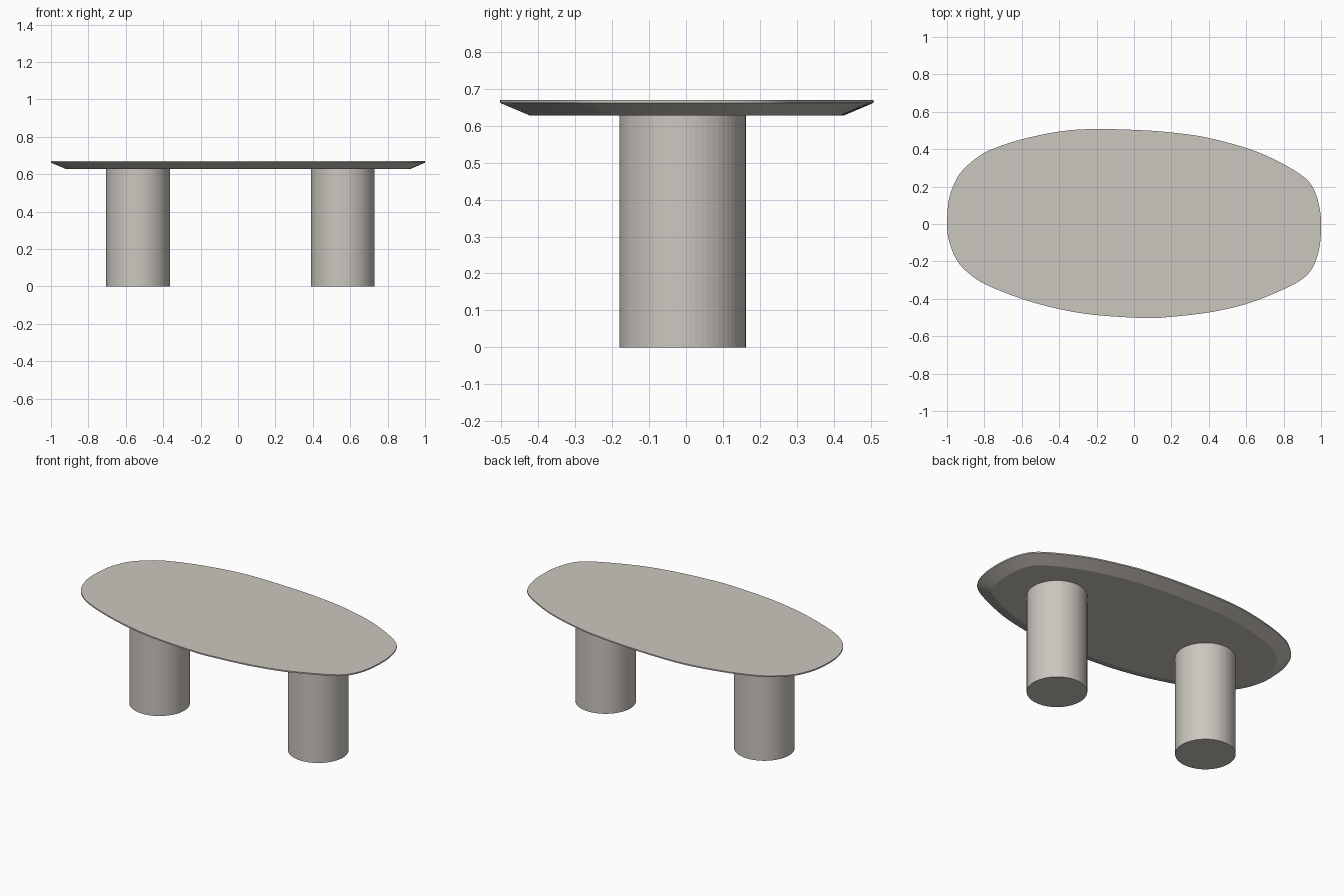
import bpy, bmesh, math
from mathutils import Vector

if "Cube" in bpy.data.objects:
    bpy.data.objects.remove(bpy.data.objects["Cube"])

stone = bpy.data.materials.new("warm grey stone")
stone.diffuse_color = (0.60, 0.565, 0.52, 1)
stone.use_nodes = True
stone.node_tree.nodes["Principled BSDF"].inputs["Base Color"].default_value = stone.diffuse_color

# Freeform pebble outline of the top, clockwise from the left end
OUTLINE = [(-1, 0), (-.99, .13), (-.957, .225), (-.92, .283), (-.85, .347), (-.77, .395),
           (-.61, .45), (-.396, .495), (-.2, .508), (.07, .5), (.246, .484), (.4, .46),
           (.62, .40), (.78, .33), (.91, .25), (.966, .176), (.995, .07), (1, -.03),
           (.99, -.134), (.957, -.23), (.90, -.295), (.78, -.358), (.60, -.428),
           (.4, -.473), (.19, -.497), (.06, -.503), (-.2, -.487), (-.4, -.455),
           (-.6, -.40), (-.8, -.32), (-.904, -.246), (-.957, -.176), (-.99, -.086)]


def smooth_loop(points, steps=4):
    """Closed Catmull-Rom curve through the points."""
    p = [Vector(q) for q in points]
    n, out = len(p), []
    for i in range(n):
        a, b, c, d = (p[(i + k) % n] for k in (-1, 0, 1, 2))
        for s in range(steps):
            t = s / steps
            out.append(0.5 * (2 * b + (c - a) * t + (2 * a - 5 * b + 4 * c - d) * t ** 2
                              + (3 * b - a - 3 * c + d) * t ** 3))
    return out


def inset(loop, dist):
    """Move a clockwise loop inward by dist."""
    n, out = len(loop), []
    for i, p in enumerate(loop):
        t = (loop[(i + 3) % n] - loop[i - 3]).normalized()
        out.append(p + Vector((t.y, -t.x)) * dist)
    return out


def loft(name, rings):
    """Capped solid from (loop, z) rings, listed top to bottom."""
    bm = bmesh.new()
    rows = [[bm.verts.new((p.x, p.y, z)) for p in loop] for loop, z in rings]
    n = len(rows[0])
    for a, b in zip(rows, rows[1:]):
        for i in range(n):
            j = (i + 1) % n
            bm.faces.new((a[i], a[j], b[j], b[i]))
    bm.faces.new(rows[0])
    bm.faces.new(rows[-1])
    bmesh.ops.recalc_face_normals(bm, faces=bm.faces)
    me = bpy.data.meshes.new(name)
    bm.to_mesh(me)
    bm.free()
    me.materials.append(stone)
    ob = bpy.data.objects.new(name, me)
    bpy.context.collection.objects.link(ob)
    return ob


# Table top: thin upright lip, then an undercut bevel
edge = smooth_loop(OUTLINE)
top = loft("table_top", [(edge, .67), (edge, .662), (inset(edge, .08), .628)])
bpy.context.view_layer.objects.active = top
top.select_set(True)
bpy.ops.object.shade_smooth_by_angle(angle=math.radians(15))

# Two faceted cylinder legs
circle = [Vector((math.cos(-a), math.sin(-a))) * .171
          for a in (i * math.tau / 64 for i in range(64))]
for name, x in (("left_leg", -.534), ("right_leg", .56)):
    loop = [p + Vector((x, -.009)) for p in circle]
    loft(name, [(loop, .63), (loop, 0)])
